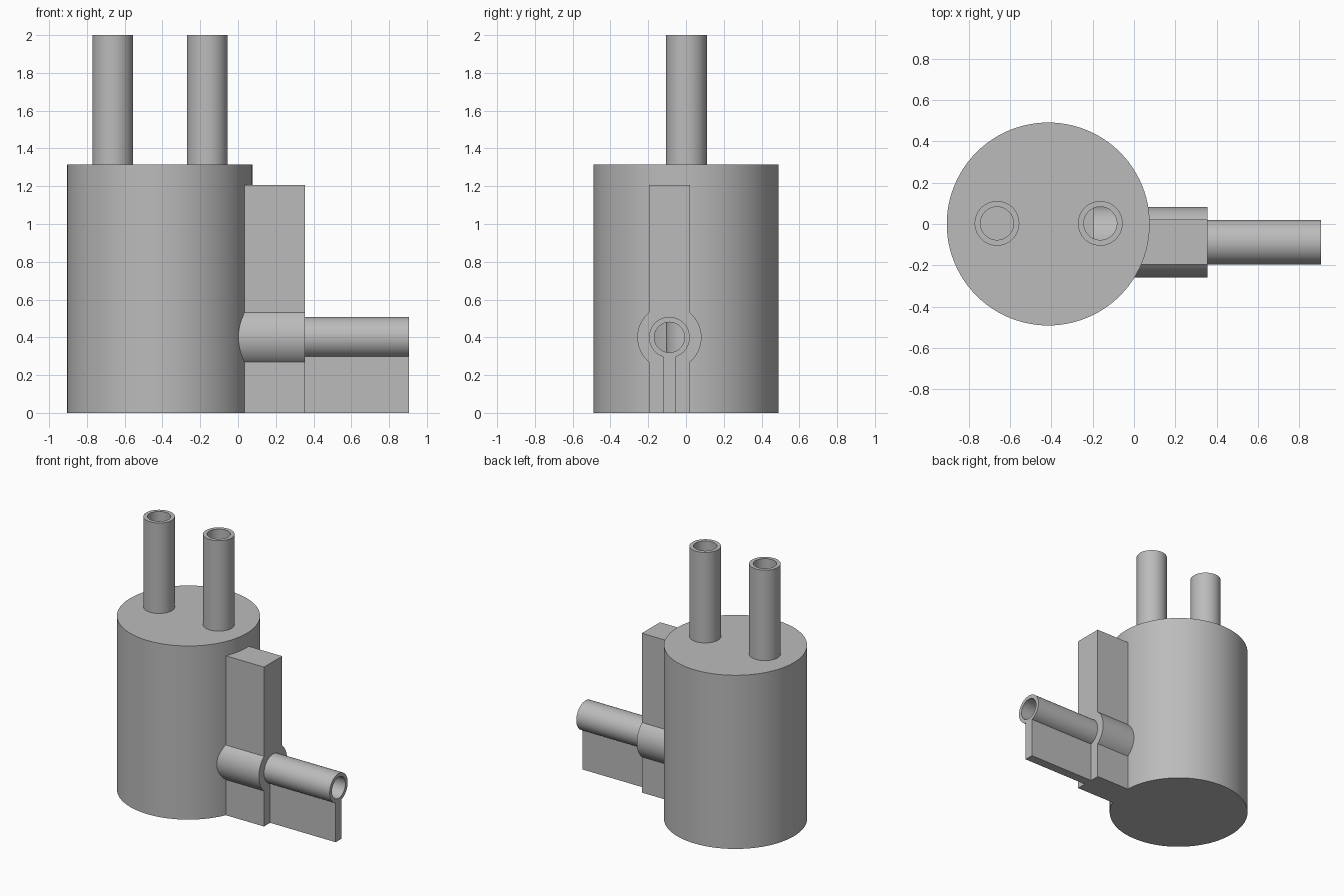
import bpy, bmesh, math
from mathutils import Matrix, Vector

if "Cube" in bpy.data.objects:
    bpy.data.objects.remove(bpy.data.objects["Cube"])

GREY = (0.5, 0.5, 0.5, 1)
mat = bpy.data.materials.new("plain_grey")
mat.use_nodes = True
mat.diffuse_color = GREY
mat.node_tree.nodes["Principled BSDF"].inputs["Base Color"].default_value = GREY

UP = Matrix.Identity(4)
ALONG_X = Matrix.Rotation(math.pi / 2, 4, "Y")
OUTER, BORE = 0.108, 0.08
OUTLET_Y, OUTLET_Z = -0.088, 0.4


def finish(name, bm):
    bmesh.ops.recalc_face_normals(bm, faces=bm.faces)
    mesh = bpy.data.meshes.new(name)
    bm.to_mesh(mesh)
    bm.free()
    mesh.materials.append(mat)
    obj = bpy.data.objects.new(name, mesh)
    bpy.context.collection.objects.link(obj)
    return obj


def lathe(name, profile, place, axis=UP, closed=True, steps=64):
    """Spin (radius, distance) points about an axis."""
    bm = bmesh.new()
    verts = [bm.verts.new((r, 0, t)) for r, t in profile]
    count = len(verts) if closed else len(verts) - 1
    edges = [bm.edges.new((verts[i], verts[(i + 1) % len(verts)])) for i in range(count)]
    bmesh.ops.spin(bm, geom=verts + edges, cent=(0, 0, 0), axis=(0, 0, 1),
                   angle=2 * math.pi, steps=steps)
    bmesh.ops.remove_doubles(bm, verts=bm.verts, dist=1e-5)
    bm.transform(Matrix.Translation(place) @ axis)
    return finish(name, bm)


def tube(name, outer, inner, start, end, place, axis=UP):
    return lathe(name, [(outer, start), (outer, end), (inner, end), (inner, start)], place, axis)


def rod(name, radius, start, end, place, axis=UP):
    return lathe(name, [(0, start), (radius, start), (radius, end), (0, end)],
                 place, axis, closed=False)


def box(name, low, high):
    bm = bmesh.new()
    bmesh.ops.create_cube(bm, size=1)
    low, high = Vector(low), Vector(high)
    bm.transform(Matrix.Translation((low + high) / 2) @ Matrix.Diagonal((high - low).to_4d()))
    return finish(name, bm)


def combine(obj, tool, operation):
    mod = obj.modifiers.new("combine", "BOOLEAN")
    mod.object, mod.operation, mod.solver = tool, operation, "EXACT"
    bpy.context.view_layer.objects.active = obj
    bpy.ops.object.modifier_apply(modifier=mod.name)
    bpy.data.objects.remove(tool)


outlet = (0, OUTLET_Y, OUTLET_Z)

# Hollow tank with a closed floor and lid
CX, R, TOP, WALL = -0.415, 0.491, 1.315, 0.04
tank = lathe("tank", [(0, 0), (R, 0), (R, TOP), (0, TOP)], (CX, 0, 0), closed=False, steps=96)
cavity = rod("cavity", R - WALL, WALL, TOP - WALL, (CX, 0, 0))
combine(tank, cavity, "DIFFERENCE")

# Two upright pipes, opened through the lid
parts = [tank]
for name, x, foot in (("left_inlet", -0.163, TOP - WALL), ("right_inlet", -0.663, 0.1)):
    place = (x, 0.003, 0)
    combine(tank, rod("cutter", BORE + 0.01, TOP - 0.1, TOP + 0.1, place), "DIFFERENCE")
    parts.append(tube(name + "_pipe", OUTER, BORE, foot, 2, place))

# Tank wall opening for the outlet
combine(tank, rod("cutter", BORE + 0.01, 0, 0.2, outlet, ALONG_X), "DIFFERENCE")

# Support block merged with the thick sleeve, bored through
block = box("outlet_block", (0, -0.196, 0), (0.355, 0.021, 1.207))
combine(block, rod("sleeve", 0.17, -0.195, 0.355, outlet, ALONG_X), "UNION")
combine(block, rod("cutter", BORE, -0.4, 0.5, outlet, ALONG_X), "DIFFERENCE")
parts.append(block)

# Outlet pipe and the thin fin below it
parts.append(tube("outlet_pipe", OUTER, BORE, 0.33, 0.905, outlet, ALONG_X))
parts.append(box("outlet_fin", (0.34, OUTLET_Y - 0.035, 0), (0.905, OUTLET_Y + 0.035, 0.299)))

# Smooth round walls, crisp rims
for obj in parts:
    bpy.ops.object.select_all(action="DESELECT")
    obj.select_set(True)
    bpy.context.view_layer.objects.active = obj
    bpy.ops.object.shade_smooth_by_angle(angle=math.radians(30))
